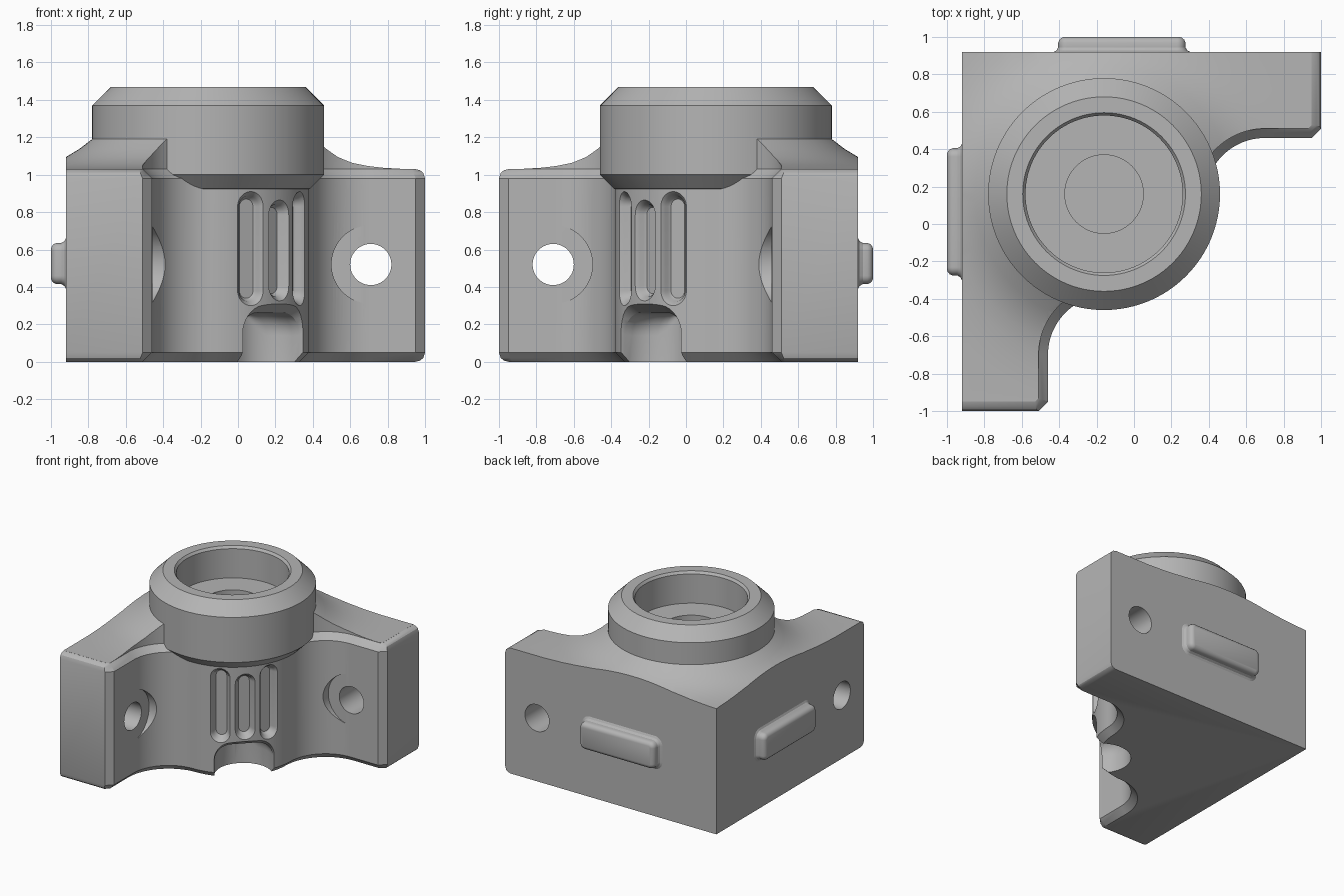
import bpy, bmesh
from math import sin, cos, atan2, pi, radians, sqrt
from mathutils import Vector

if "Cube" in bpy.data.objects:
    bpy.data.objects.remove(bpy.data.objects["Cube"])

CX, CY = -0.16, 0.16          # boss axis
grey = bpy.data.materials.new("plain_grey")
grey.use_nodes = True
COLOUR = (0.46, 0.46, 0.46, 1)
grey.diffuse_color = COLOUR
grey.node_tree.nodes["Principled BSDF"].inputs["Base Color"].default_value = COLOUR


def flip(p):
    """Mirror a point across the diagonal symmetry plane."""
    return (-p[1], -p[0], *p[2:])


def loft(name, rings, closed=False):
    """Skin equal-length rings of 3D points; cap both ends unless closed."""
    bm = bmesh.new()
    loops = [[bm.verts.new(p) for p in ring] for ring in rings]
    n = len(loops[0])
    pairs = list(zip(loops, loops[1:]))
    if closed:
        pairs.append((loops[-1], loops[0]))
    for a, b in pairs:
        for i in range(n):
            j = (i + 1) % n
            bm.faces.new((a[i], a[j], b[j], b[i]))
    if not closed:
        bm.faces.new(loops[0])
        bm.faces.new(loops[-1])
    bmesh.ops.recalc_face_normals(bm, faces=bm.faces)
    mesh = bpy.data.meshes.new(name)
    bm.to_mesh(mesh)
    bm.free()
    mesh.materials.append(grey)
    ob = bpy.data.objects.new(name, mesh)
    bpy.context.collection.objects.link(ob)
    return ob


def turned(name, profile, n=96):
    """Solid stack of circles (radius, z) about the boss axis."""
    return loft(name, [[(CX + r * cos(2 * pi * i / n), CY + r * sin(2 * pi * i / n), z)
                        for i in range(n)] for r, z in profile])


def rounded(hw, hh, rad, n=8):
    """Rounded rectangle outline."""
    return [(sx * (hw - rad) + rad * cos(a0 + pi / 2 * i / n),
             sy * (hh - rad) + rad * sin(a0 + pi / 2 * i / n))
            for sx, sy, a0 in ((1, 1, 0), (-1, 1, pi / 2), (-1, -1, pi), (1, -1, 1.5 * pi))
            for i in range(n + 1)]


def radial(a, r, t, z):
    """Point at angle a and distance r from the axis, shifted sideways by t."""
    return (CX + r * cos(a) - t * sin(a), CY + r * sin(a) + t * cos(a), z)


def combine(target, tool, operation):
    mod = target.modifiers.new(operation.lower(), "BOOLEAN")
    mod.operation, mod.solver, mod.object = operation, "EXACT", tool
    bpy.context.view_layer.objects.active = target
    bpy.ops.object.modifier_apply(modifier=mod.name)
    bpy.data.objects.remove(tool)


def outline(z, d, e):
    """Bracket plan at height z: front faces inset by d, arm ends by e."""
    fx, fy, fr, core = 0.7, 0.14, 0.32, 0.54
    meet = atan2(fy - CY, fx - CX)
    half = []
    for i in range(17):
        a = -pi / 4 + (meet + pi / 4) * i / 16
        half.append((CX + (core - d) * cos(a), CY + (core - d) * sin(a), z))
    for i in range(1, 25):
        a = meet + pi + (pi / 2 - meet - pi) * i / 24
        half.append((fx + (fr + d) * cos(a), fy + (fr + d) * sin(a), z))
    half += [(0.95 - 0.4 * d, 0.46 + d, z), (1 - e, 0.51 + 0.4 * d, z), (1 - e, 0.92, z)]
    return half + [(-0.92, 0.92, z)] + [flip(p) for p in reversed(half[1:])]


# Corner bracket with chamfered front edges and rounded arm ends
edge = [(0, 0.05, 0.05), (0.007, 0.043, 0.025), (0.02, 0.03, 0.01), (0.05, 0, 0)]
levels = edge + [(1.03 - z, d, e) for z, d, e in reversed(edge)] + [(1.3, 0.05, 0.05)]
body = loft("corner_bracket", [outline(*lv) for lv in levels])

# Top surface that sweeps up to the boss
mound = [(2.2, -0.1), (2.2, 1.029), (1.1, 1.031), (1.0, 1.037), (0.92, 1.047), (0.84, 1.064),
         (0.76, 1.095), (0.69, 1.137), (0.62, 1.19), (0.6, 1.207)]
combine(body, turned("top_sweep", mound), "INTERSECT")

# Boss with chamfers, then the stepped bore
combine(body, turned("boss", [(0.5, 0.92), (0.545, 0.925), (0.62, 1.0), (0.62, 1.37), (0.52, 1.47)]),
        "UNION")
combine(body, turned("bore", [(0.45, 1.49), (0.435, 1.47), (0.42, 1.45), (0.42, 1.21)]), "DIFFERENCE")
combine(body, turned("bore_recess", [(0.21, 1.3), (0.21, 1.06)], 64), "DIFFERENCE")

# Mounting holes, spot faces and locating tabs, one set per arm
for side, place in (("left", lambda p: p), ("front", flip)):
    for part, r, y0, y1 in (("hole", 0.11, 0.2, 1.2), ("spot_face", 0.21, -0.3, 0.458)):
        rings = [[place((0.71 + r * cos(2 * pi * i / 64), y, 0.52 + r * sin(2 * pi * i / 64)))
                  for i in range(64)] for y in (y0, y1)]
        combine(body, loft(f"{side}_{part}", rings), "DIFFERENCE")
    steps = [(0.9, 0.03), (0.92, 0.025), (0.928, 0.01), (0.945, 0), (0.97, 0),
             (0.985, -0.006), (0.995, -0.017), (1.0, -0.03)]
    rings = [[place((-0.065 + u, y, 0.525 + v)) for u, v in rounded(0.34 + g, 0.11 + g, 0.045 + g)]
             for y, g in steps]
    combine(body, loft(f"{side}_tab", rings), "UNION")

# Three upright slots in the round front
for name, turn, hh in (("slot_right", -20, 0.305), ("slot_middle", 0, 0.27), ("slot_left", 20, 0.305)):
    a = radians(turn - 45)
    zc = 0.605 if turn else 0.595
    rings = [[radial(a, r, t, zc + v) for t, v in rounded(0.08 + g, hh + g, 0.0799 + g)]
             for r, g in ((0.58, 0.035), (0.54, 0.0), (0.515, -0.022), (0.495, -0.028), (0.482, -0.04))]
    combine(body, loft(name, rings), "DIFFERENCE")

# Arched notch with a round back at the foot
rings = []
for r, hw, top in [(0.66, 0.33, 0.39), (0.54, 0.245, 0.31), (0.47, 0.22, 0.262)] + [
        (r, sqrt(0.22 ** 2 - (0.47 - r) ** 2), 0.26) for r in (0.42, 0.37, 0.33, 0.3, 0.275, 0.26, 0.252)]:
    rings.append([radial(-pi / 4, r, t, top - 0.4 + v)
                  for t, v in rounded(hw, 0.4, min(0.12, hw * 0.9))])
combine(body, loft("foot_notch", rings), "DIFFERENCE")

# Smooth curved faces, crisp edges
bpy.ops.object.select_all(action="DESELECT")
body.select_set(True)
bpy.context.view_layer.objects.active = body
bpy.ops.object.shade_smooth_by_angle(angle=radians(28))
